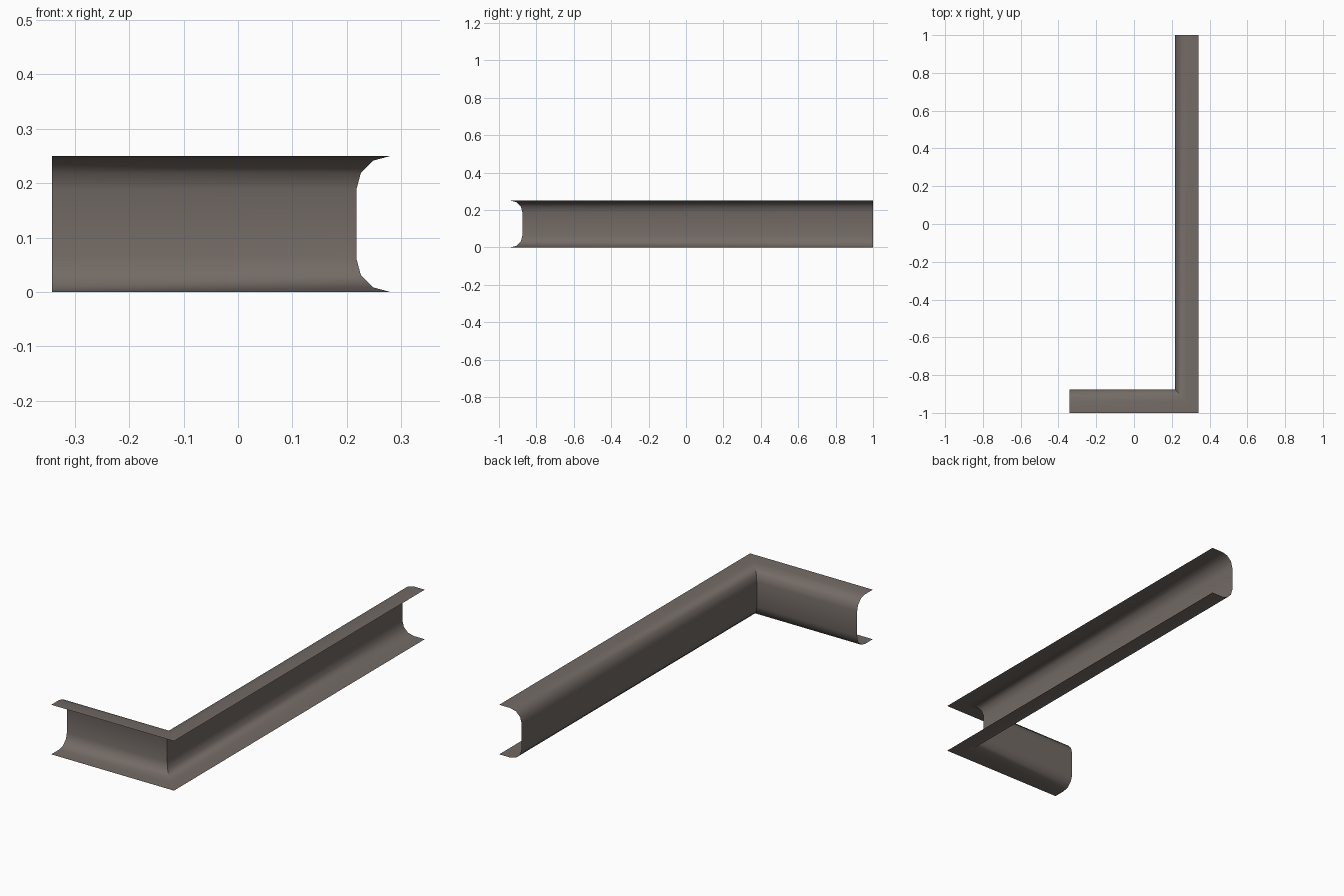
import bpy, bmesh, math

if "Cube" in bpy.data.objects:
    bpy.data.objects.remove(bpy.data.objects["Cube"])

X, Y, H, R, FLANGE = 0.3425, 1.0, 0.25, 0.0625, 0.0625
SEG = 3

# C-shaped profile as (depth from the open edge, height)
lower = [(0.0, 0.0)]
for i in range(SEG + 1):
    a = math.radians(90 * i / SEG)
    lower.append((FLANGE + R * math.sin(a), R * (1 - math.cos(a))))
profile = lower + [(d, H - z) for d, z in reversed(lower)]

mat = bpy.data.materials.new("warm grey metal")
mat.diffuse_color = (0.17, 0.145, 0.13, 1)
mat.use_nodes = True
mat.node_tree.nodes["Principled BSDF"].inputs["Base Color"].default_value = mat.diffuse_color

# Thin channel swept along an L path with a mitred corner
bm = bmesh.new()
rows = []
for d, z in profile:
    rows.append([bm.verts.new(p) for p in (
        (-X, -Y + d, z), (X - d, -Y + d, z), (X - d, Y, z))])
for a, b in zip(rows, rows[1:]):
    for i in range(2):
        bm.faces.new((a[i], a[i + 1], b[i + 1], b[i]))

mesh = bpy.data.meshes.new("corner_channel")
bm.to_mesh(mesh)
bm.free()
mesh.materials.append(mat)
channel = bpy.data.objects.new("corner_channel", mesh)
bpy.context.collection.objects.link(channel)

# Smooth bends, crisp mitre
bpy.context.view_layer.objects.active = channel
channel.select_set(True)
bpy.ops.object.shade_smooth_by_angle(angle=math.radians(40))
